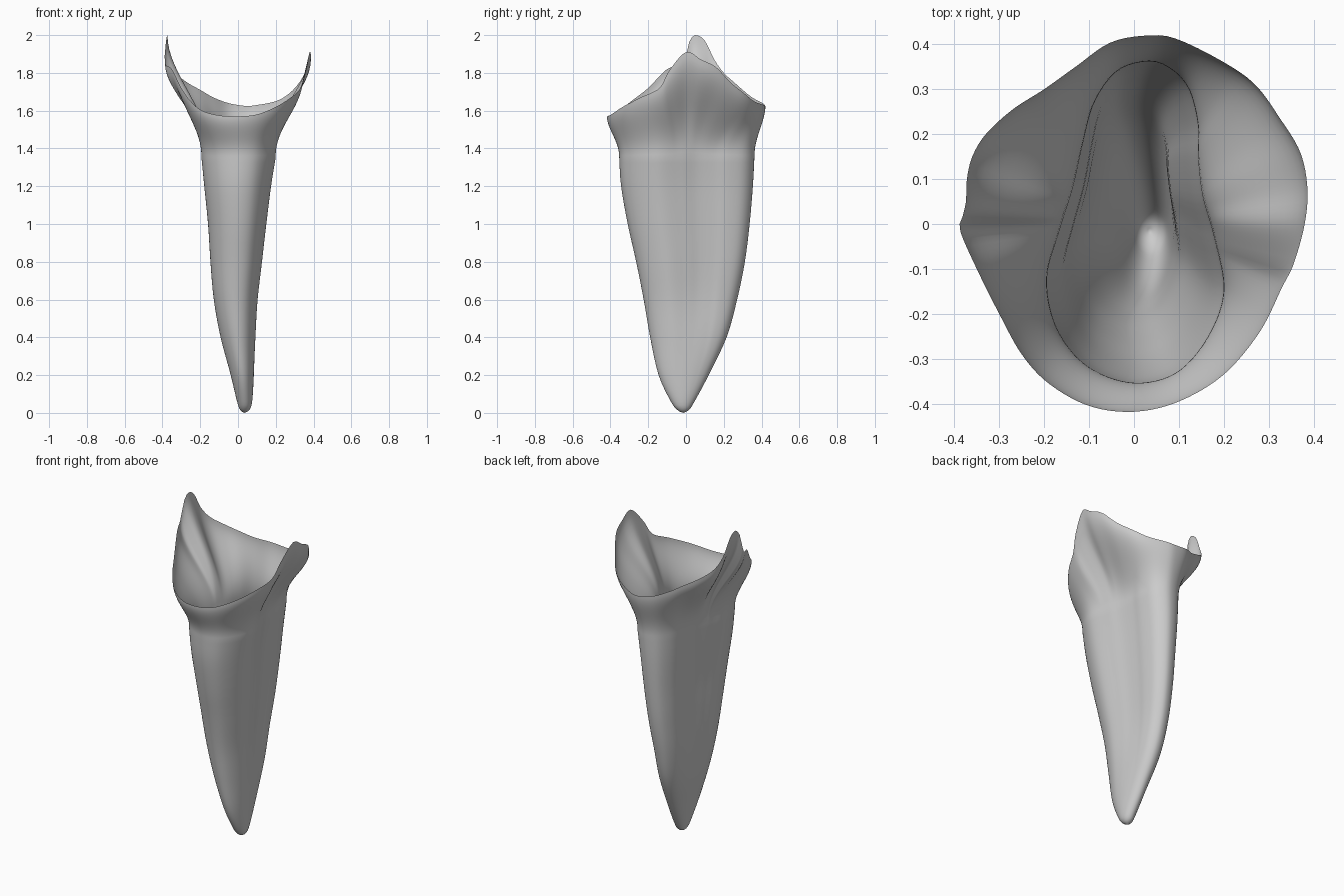
import bpy
import bmesh
from math import atan2, cos, sin, pi, hypot

COLUMNS = 144
STEPS_PER_KEY = 4
FLARE_ROWS = 18
NECK_Z = 1.35
HALF_X, HALF_Y = 0.197, 0.36

# Root silhouette from tip to neck: z, x min, x max, y min, y max
ROOT = [
    (0, .035, .035, -.015, -.015), (.015, .012, .06, -.045, .015),
    (.06, -.005, .075, -.08, .045), (.2, -.04, .085, -.145, .12),
    (.4, -.095, .095, -.19, .215), (.6, -.13, .105, -.225, .27),
    (.8, -.147, .127, -.265, .31), (1, -.16, .15, -.31, .335),
    (1.2, -.18, .175, -.345, .352), (NECK_Z, -.195, .199, -.355, .36),
]

# Grooved neck section: x, y
NECK = [
    (.02, -.358), (.1, -.33), (.165, -.25), (.197, -.15), (.175, -.03),
    (.15, .06), (.14, .15), (.14, .22), (.12, .3), (.08, .345),
    (.03, .362), (-.04, .34), (-.09, .27), (-.115, .18), (-.137, .08),
    (-.168, -.02), (-.195, -.12), (-.18, -.22), (-.13, -.3), (-.06, -.345),
]

# Uneven open rim: x, y, z
RIM = [
    (0, -.418, 1.57), (.1, -.395, 1.58), (.2, -.335, 1.62), (.28, -.24, 1.67),
    (.33, -.14, 1.72), (.355, -.09, 1.81), (.38, 0, 1.91), (.386, .08, 1.87),
    (.37, .16, 1.83), (.325, .235, 1.75), (.27, .31, 1.69), (.2, .36, 1.65),
    (.1, .41, 1.63), (.04, .42, 1.625), (-.05, .405, 1.64), (-.13, .35, 1.67),
    (-.2, .3, 1.71), (-.27, .255, 1.75), (-.33, .2, 1.8), (-.36, .15, 1.87),
    (-.372, .1, 1.97), (-.374, .05, 2), (-.382, .015, 1.96), (-.387, -.015, 1.85),
    (-.35, -.1, 1.82), (-.3, -.2, 1.72), (-.25, -.29, 1.65), (-.19, -.355, 1.6),
    (-.1, -.405, 1.575),
]


def spline(a, b, c, d, t):
    """Smooth curve from b to c, applied to each component."""
    return [q + t / 2 * (r - p + t * (2 * p - 5 * q + 4 * r - s + t * (3 * (q - r) + s - p)))
            for p, q, r, s in zip(a, b, c, d)]


def polar_sampler(points):
    """Return a function giving (radius, extras) of a closed outline at an angle."""
    dense = []
    n = len(points)
    for i in range(n):
        around = [points[(i + k) % n] for k in (-1, 0, 1, 2)]
        for k in range(8):
            p = spline(*around, k / 8)
            dense.append((atan2(p[1], p[0]) % (2 * pi), hypot(p[0], p[1]), *p[2:]))
    dense.sort()
    first, last = dense[0], dense[-1]
    dense = [(last[0] - 2 * pi, *last[1:])] + dense + [(first[0] + 2 * pi, *first[1:])]

    def sample(angle):
        for a, b in zip(dense, dense[1:]):
            if a[0] <= angle <= b[0]:
                t = (angle - a[0]) / max(b[0] - a[0], 1e-9)
                return [p + (q - p) * t for p, q in zip(a[1:], b[1:])]
    return sample


def smooth(t):
    t = min(max(t, 0), 1)
    return t * t * (3 - 2 * t)


def root_levels():
    for i in range(len(ROOT) - 1):
        around = [ROOT[min(max(i + k, 0), len(ROOT) - 1)] for k in (-1, 0, 1, 2)]
        for k in range(STEPS_PER_KEY):
            yield spline(*around, k / STEPS_PER_KEY)
    yield ROOT[-1]


def root_point(level, nx, ny):
    """Section is round at the tip and grooved further up."""
    z, x0, x1, y0, y1 = level
    u, v = nx / HALF_X, ny / HALF_Y
    phi = atan2(v, u)
    groove = smooth(z / 0.8)
    u = cos(phi) + (u - cos(phi)) * groove
    v = sin(phi) + (v - sin(phi)) * groove
    return ((x0 + x1) / 2 + u * (x1 - x0) / 2, (y0 + y1) / 2 + v * (y1 - y0) / 2, z)


def make_material(name, colour):
    mat = bpy.data.materials.new(name)
    mat.use_nodes = True
    mat.diffuse_color = colour
    mat.node_tree.nodes["Principled BSDF"].inputs["Base Color"].default_value = colour
    return mat


cube = bpy.data.objects.get("Cube")
if cube:
    bpy.data.objects.remove(cube, do_unlink=True)

# One column of points per direction, from the tip up to the rim
neck_at, rim_at = polar_sampler(NECK), polar_sampler(RIM)
levels = list(root_levels())
bm = bmesh.new()
columns = []
for c in range(COLUMNS):
    angle = 2 * pi * c / COLUMNS
    neck_r = neck_at(angle)[0]
    rim_r, rim_z = rim_at(angle)
    nx, ny = neck_r * cos(angle), neck_r * sin(angle)
    points = [root_point(level, nx, ny) for level in levels]
    bx, by, bz = points[-1]
    for row in range(1, FLARE_ROWS + 1):
        s = row / FLARE_ROWS
        f = smooth(s) ** 1.2
        points.append((bx + (rim_r * cos(angle) - bx) * f,
                       by + (rim_r * sin(angle) - by) * f,
                       bz + (rim_z - bz) * s))
    columns.append([bm.verts.new(p) for p in points])

# Skin between neighbouring columns, then close the tip
for c, left in enumerate(columns):
    right = columns[(c + 1) % COLUMNS]
    for row in range(len(left) - 1):
        bm.faces.new((left[row], right[row], right[row + 1], left[row + 1]))
bmesh.ops.remove_doubles(bm, verts=[col[0] for col in columns], dist=1e-5)
for face in bm.faces:
    face.smooth = True

mesh = bpy.data.meshes.new("tooth_root_shell")
bm.to_mesh(mesh)
bm.free()
mesh.materials.append(make_material("plain grey", (0.6, 0.6, 0.6, 1)))
shell = bpy.data.objects.new("tooth_root_shell", mesh)
bpy.context.scene.collection.objects.link(shell)
